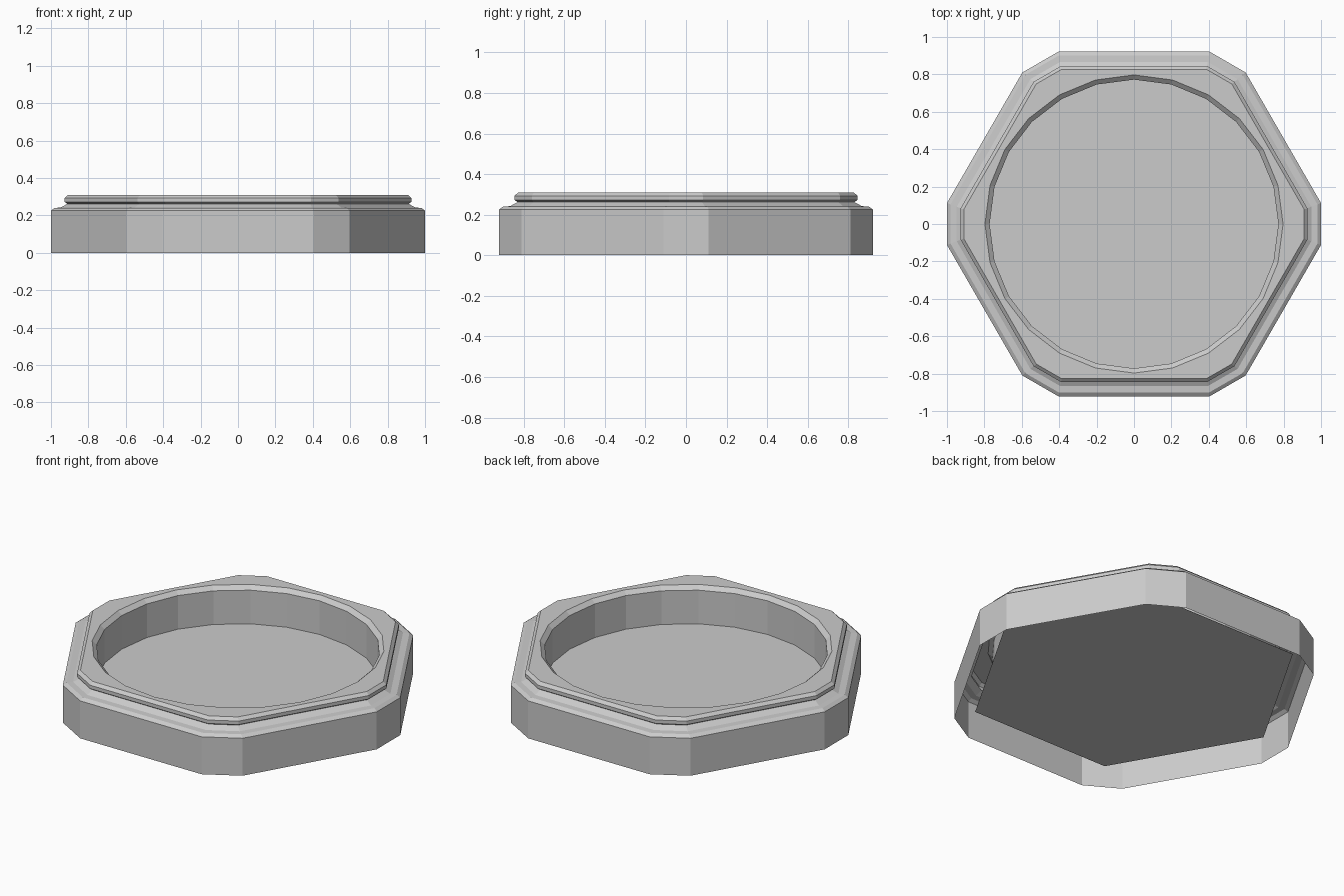
import bpy, bmesh, math

if "Cube" in bpy.data.objects:
    bpy.data.objects.remove(bpy.data.objects["Cube"])


def finish(bm, name):
    bmesh.ops.recalc_face_normals(bm, faces=bm.faces)
    me = bpy.data.meshes.new(name)
    bm.to_mesh(me)
    bm.free()
    ob = bpy.data.objects.new(name, me)
    bpy.context.collection.objects.link(ob)
    return ob


def ring(bm, pts, z):
    return [bm.verts.new((x, y, z)) for x, y in pts]


def circle(r, n):
    return [(r * math.cos(2 * math.pi * i / n), r * math.sin(2 * math.pi * i / n)) for i in range(n)]


def cut_hexagon(inset):
    # hexagon with its six corners cut off, inset evenly
    c, a = 1 - inset * 0.95, 0.922 - inset
    h = (a - c * math.cos(math.pi / 6)) * 2
    pts = []
    for k in range(6):
        t = k * math.pi / 3
        for y in (-h, h):
            pts.append((c * math.cos(t) - y * math.sin(t), c * math.sin(t) + y * math.cos(t)))
    return pts


def bridge(bm, a, b):
    n = len(a)
    for i in range(n):
        j = (i + 1) % n
        bm.faces.new((a[i], a[j], b[j], b[i]))


def loop_edges(bm, loop):
    return [bm.edges.get((loop[i - 1], loop[i])) for i in range(len(loop))]


# body: open-bottomed moulded shell, top rim and round well
bm = bmesh.new()
profile = [(0, 0), (0, 0.225), (0.02, 0.24), (0.055, 0.242),
           (0.092, 0.262), (0.077, 0.272), (0.077, 0.293), (0.095, 0.31)]
outer = [ring(bm, cut_hexagon(d), z) for d, z in profile]
well = [ring(bm, circle(r, 24), z) for r, z in ((0.797, 0.31), (0.772, 0.287), (0.772, 0.085))]
for loops in (outer, well):
    for a, b in zip(loops, loops[1:]):
        bridge(bm, a, b)
bmesh.ops.triangle_fill(bm, use_beauty=True, normal=(0, 0, 1),
                        edges=loop_edges(bm, outer[-1]) + loop_edges(bm, well[0]))
# merge the flat top triangles
bmesh.ops.dissolve_limit(bm, angle_limit=0.01, verts=bm.verts, edges=bm.edges)
finish(bm, "tray_body")

# floor: plain hexagonal plate closing the well
bm = bmesh.new()
bm.faces.new(ring(bm, circle(0.92, 6), 0.085))
finish(bm, "tray_floor")
